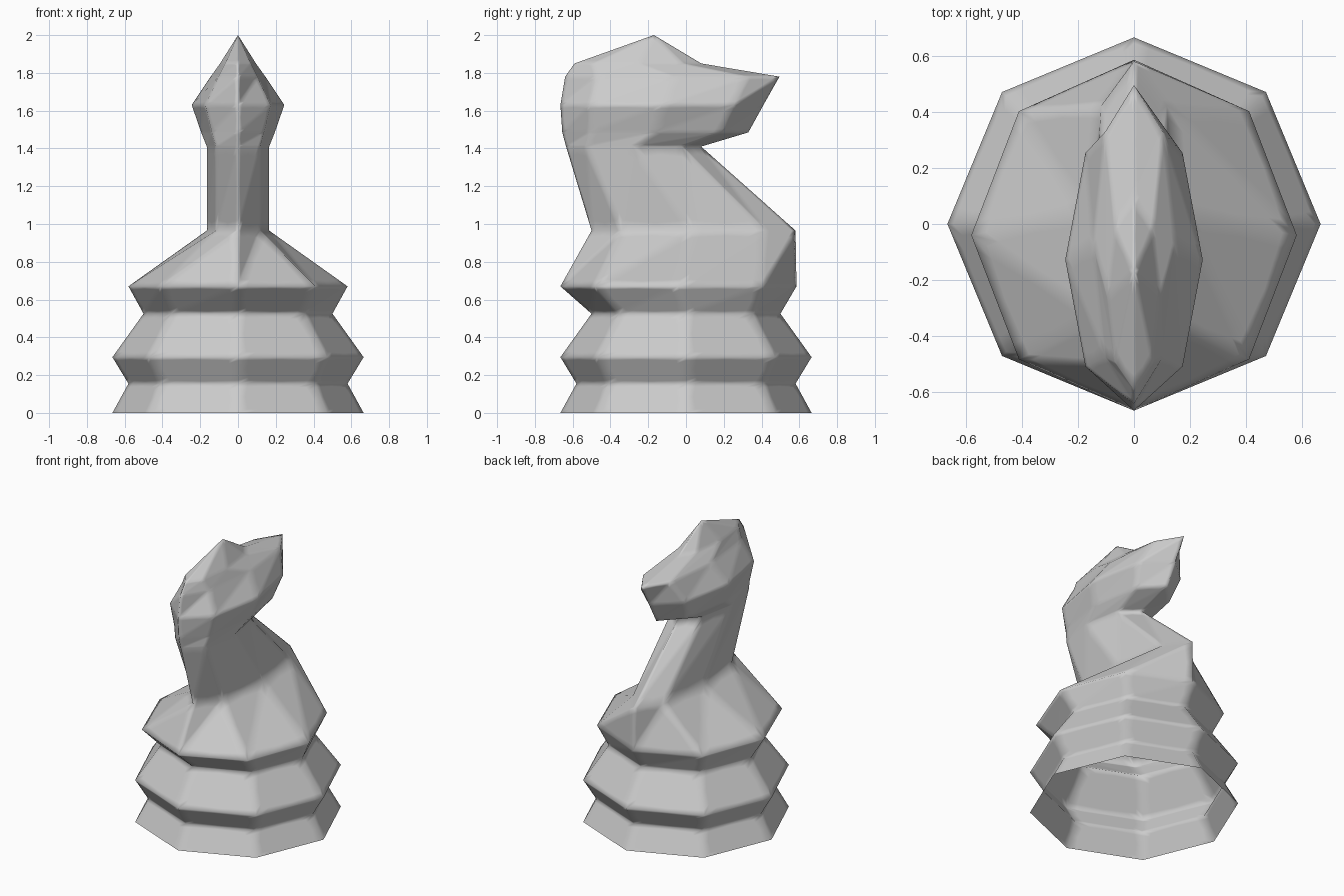
import bpy
import bmesh
from math import cos, sin, pi

cube = bpy.data.objects.get("Cube")
if cube:
    bpy.data.objects.remove(cube, do_unlink=True)

# Plain grey finish
GREY = (0.6, 0.6, 0.6, 1.0)
grey = bpy.data.materials.new("plain_grey")
grey.use_nodes = True
grey.diffuse_color = GREY
grey.node_tree.nodes["Principled BSDF"].inputs["Base Color"].default_value = GREY

SIDES = 8
# Cross-sections from the foot up: height, half width, front y, back y
SECTIONS = [
    (0.0, 0.665, -0.665, 0.665),     # foot
    (0.155, 0.58, -0.58, 0.58),
    (0.295, 0.665, -0.665, 0.665),   # collar
    (0.525, 0.50, -0.50, 0.50),
    (0.67, 0.58, -0.665, 0.585),     # shoulder
    (0.965, 0.165, -0.50, 0.58),     # neck base
    (1.41, 0.165, -0.635, 0.08),     # throat
    (1.485, 0.195, -0.655, 0.33),    # jaw
    (1.63, 0.245, -0.665, 0.41),     # cheeks
    (1.78, 0.145, -0.64, 0.495),     # muzzle tip
    (1.85, 0.095, -0.59, 0.08),      # brow
]
CROWN = (0, -0.17, 2.0)


def ring(bm, z, half_width, front, back):
    mid, reach = (front + back) / 2, (back - front) / 2
    angles = [2 * pi * i / SIDES for i in range(SIDES)]
    return [bm.verts.new((half_width * cos(a), mid + reach * sin(a), z)) for a in angles]


# Eight-sided body, open underneath, each side split along one diagonal
bm = bmesh.new()
rings = [ring(bm, *s) for s in SECTIONS]
for low, high in zip(rings, rings[1:]):
    for i in range(SIDES):
        j = (i + 1) % SIDES
        bm.faces.new((low[i], low[j], high[j]))
        bm.faces.new((low[i], high[j], high[i]))

# Pointed crown
tip = bm.verts.new(CROWN)
for i in range(SIDES):
    bm.faces.new((rings[-1][i], rings[-1][(i + 1) % SIDES], tip))

mesh = bpy.data.meshes.new("knight_piece")
bm.to_mesh(mesh)
bm.free()
mesh.materials.append(grey)
mesh.shade_smooth()
piece = bpy.data.objects.new("knight_piece", mesh)
bpy.context.collection.objects.link(piece)

# Flat subdivision keeps the facets while softening shading at their edges
soft = piece.modifiers.new("soft_facets", "SUBSURF")
soft.subdivision_type = "SIMPLE"
soft.levels = soft.render_levels = 3
